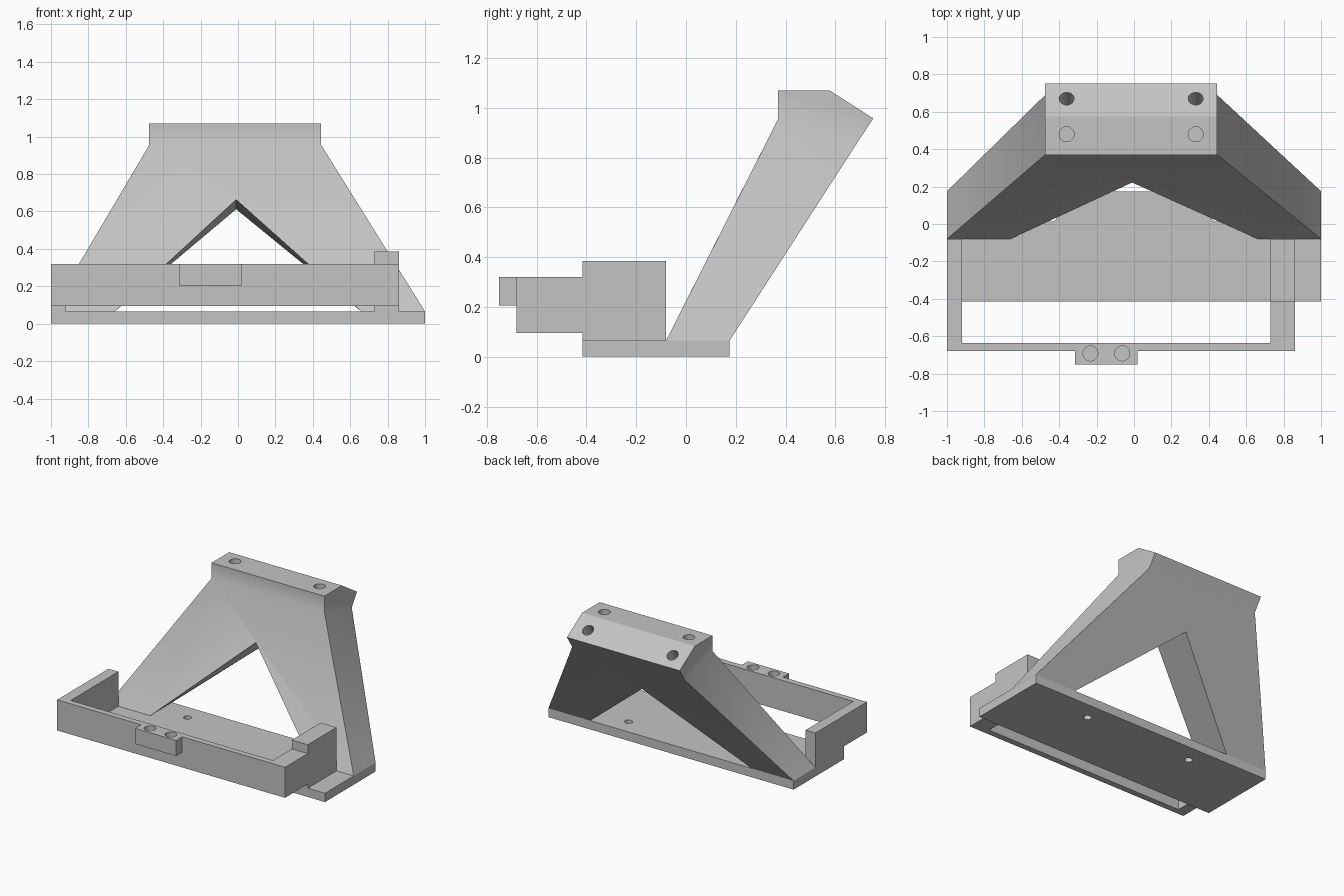
import bpy, bmesh, math
from mathutils import Vector

if "Cube" in bpy.data.objects:
    bpy.data.objects.remove(bpy.data.objects["Cube"], do_unlink=True)

grey = bpy.data.materials.new("plain grey")
grey.use_nodes = True
COLOUR = (0.55, 0.55, 0.55, 1)
grey.diffuse_color = COLOUR
grey.node_tree.nodes["Principled BSDF"].inputs["Base Color"].default_value = COLOUR


def finish(name, bm):
    bmesh.ops.recalc_face_normals(bm, faces=bm.faces[:])
    mesh = bpy.data.meshes.new(name)
    bm.to_mesh(mesh)
    bm.free()
    mesh.materials.append(grey)
    ob = bpy.data.objects.new(name, mesh)
    bpy.context.collection.objects.link(ob)
    return ob


def prism(name, outline, z0, z1):
    """Extrude an outline in plan from z0 to z1."""
    bm = bmesh.new()
    face = bm.faces.new([bm.verts.new((x, y, z0)) for x, y in outline])
    new = bmesh.ops.extrude_face_region(bm, geom=[face])["geom"]
    verts = [v for v in new if isinstance(v, bmesh.types.BMVert)]
    bmesh.ops.translate(bm, verts=verts, vec=(0, 0, z1 - z0))
    return finish(name, bm)


def box(name, x0, x1, y0, y1, z0, z1):
    return prism(name, [(x0, y0), (x1, y0), (x1, y1), (x0, y1)], z0, z1)


def select_only(ob):
    bpy.ops.object.select_all(action='DESELECT')
    ob.select_set(True)
    bpy.context.view_layer.objects.active = ob


def drill(ob, centre, radius, depth, tilt=0):
    """Cut a round hole, going down from centre along a tilted axis."""
    bpy.ops.mesh.primitive_cylinder_add(vertices=24, radius=radius, depth=2 * depth,
                                        location=centre, rotation=(tilt, 0, 0))
    cutter = bpy.context.object
    cutter.data.materials.append(grey)
    cutter.hide_render = True
    select_only(ob)
    mod = ob.modifiers.new("hole", 'BOOLEAN')
    mod.operation, mod.solver, mod.object = 'DIFFERENCE', 'EXACT', cutter
    bpy.ops.object.modifier_apply(modifier=mod.name)
    bpy.data.objects.remove(cutter, do_unlink=True)


# Base plate with two screw holes
BASE = 0.065
base = box("base_plate", -1, 1, -0.415, 0.175, 0, BASE)
for x in (-0.44, 0.44):
    drill(base, (x, 0.04, 0.03), 0.027, 0.1)

# Leaning support: two legs that meet in a head
HEAD_R, HEAD_L, APEX_X = -0.475, 0.445, -0.01


def leg_outline(bm, y_base, y_apex, z_apex, y_top, z_top):
    points = [(-1, y_base, BASE), (-0.66, y_base, BASE), (APEX_X, y_apex, z_apex),
              (0.66, y_base, BASE), (1, y_base, BASE),
              (HEAD_L, y_top, z_top), (HEAD_R, y_top, z_top)]
    return [bm.verts.new(p) for p in points]


bm = bmesh.new()
front = leg_outline(bm, -0.08, 0.222, 0.663, 0.37, 0.955)
back = leg_outline(bm, 0.175, 0.527, 0.612, 0.69, 0.863)
bm.faces.new(front)
bm.faces.new(back)
for i in range(7):
    if i != 5:
        j = (i + 1) % 7
        bm.faces.new((front[i], front[j], back[j], back[i]))
# Head, sharing the top edges of the legs
profile = [(0.37, 1.07), (0.575, 1.07), (0.752, 0.957)]
sides = []
for x, k in ((HEAD_R, 6), (HEAD_L, 5)):
    sides.append([front[k]] + [bm.verts.new((x, y, z)) for y, z in profile] + [back[k]])
    bm.faces.new(sides[-1])
for i in range(4):
    bm.faces.new((sides[0][i], sides[0][i + 1], sides[1][i + 1], sides[1][i]))
support = finish("leaning_support", bm)
slope = math.atan2(0.113, 0.177)
for x in (-0.36, 0.33):
    drill(support, (x, 0.48, 1.07), 0.04, 0.14)
    drill(support, (x, 0.67, 1.009), 0.04, 0.15, -slope)
select_only(support)
bpy.ops.object.shade_smooth_by_angle(angle=math.radians(32.5))

# Front frame, open to the back
FRAME_LOW, FRAME_TOP = 0.095, 0.32
prism("front_frame",
      [(-1, -0.68), (0.86, -0.68), (0.86, -0.415), (0.73, -0.415), (0.73, -0.635),
       (-0.92, -0.635), (-0.92, -0.08), (-1, -0.08)], FRAME_LOW, FRAME_TOP)
box("right_frame_foot", -1, -0.92, -0.415, -0.08, BASE, FRAME_LOW)
box("left_frame_block", 0.73, 0.86, -0.415, -0.08, BASE, 0.385)

# Tab on the frame, with two round sockets reaching into the frame wall
frame = bpy.data.objects["front_frame"]
tab = box("front_tab", -0.315, 0.02, -0.75, -0.68, 0.205, FRAME_TOP)
for x in (-0.233, -0.063):
    for part in (frame, tab):
        drill(part, (x, -0.692, FRAME_TOP), 0.04, 0.09)
